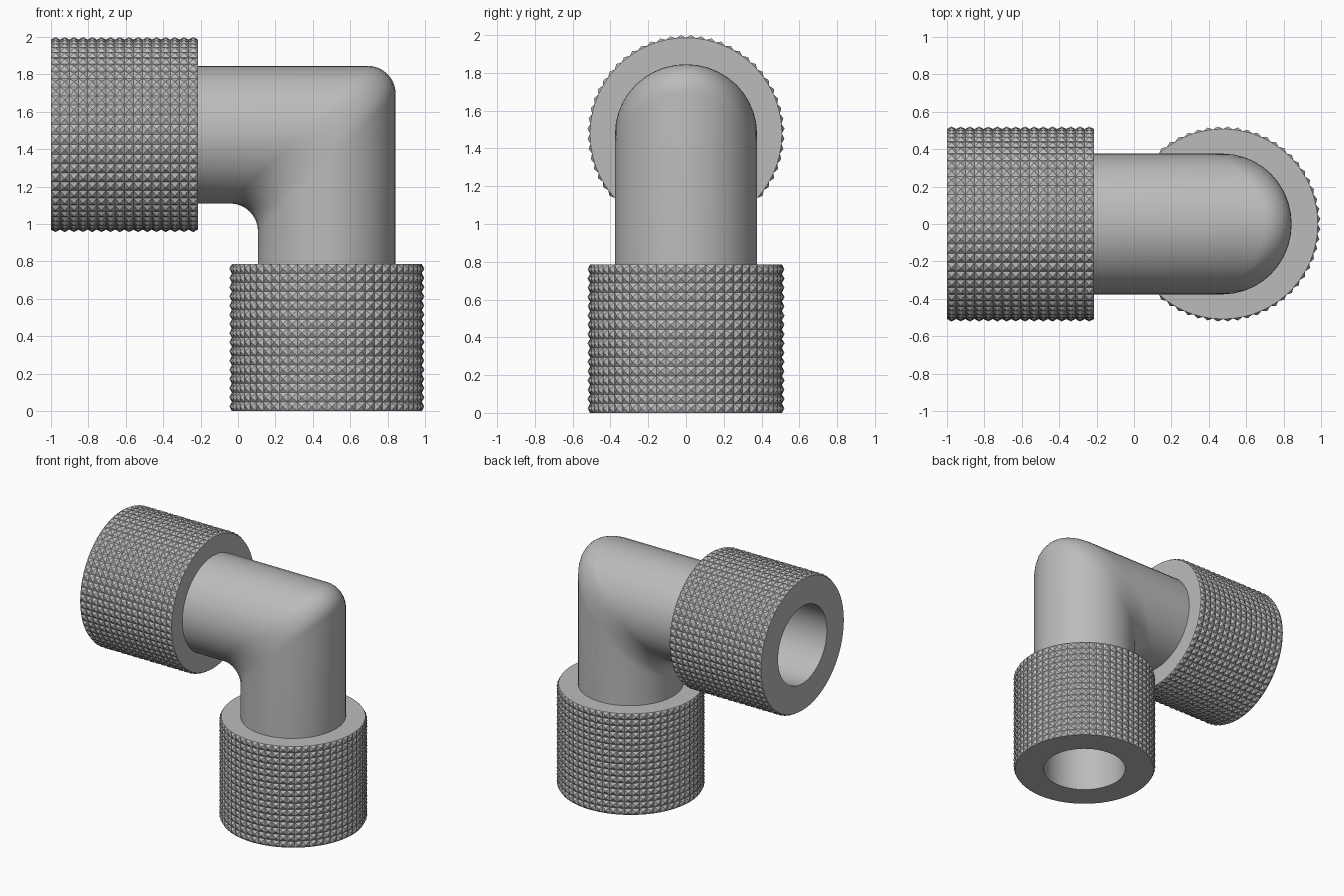
import bpy
import bmesh
from math import cos, sin, pi, tau
from mathutils import Matrix, Vector

cube = bpy.data.objects.get("Cube")
if cube:
    bpy.data.objects.remove(cube, do_unlink=True)

AXIS_X, AXIS_Z = 0.475, 1.478      # axes of the two legs
BORE = 0.30
COLLAR_LEN = 0.785
ROOT, TIP = 0.508, 0.522           # knurl valley and peak radii
AROUND, ROWS = 60, 16

grey = bpy.data.materials.new("grey plastic")
grey.use_nodes = True
grey.diffuse_color = (0.5, 0.5, 0.5, 1)
grey.node_tree.nodes["Principled BSDF"].inputs["Base Color"].default_value = (0.5, 0.5, 0.5, 1)


def finish(bm, name):
    bmesh.ops.recalc_face_normals(bm, faces=bm.faces)
    mesh = bpy.data.meshes.new(name)
    bm.to_mesh(mesh)
    bm.free()
    mesh.materials.append(grey)
    obj = bpy.data.objects.new(name, mesh)
    bpy.context.collection.objects.link(obj)
    return obj


def bridge(bm, a, b):
    n = len(a)
    return [bm.faces.new((a[i], a[(i + 1) % n], b[(i + 1) % n], b[i])) for i in range(n)]


# Elbow: every lengthwise line turns the corner with the same fillet radius
def elbow_wall(bm, r_bend, r_side, fillet=0.15, sides=40, steps=8):
    rings = []
    for k in range(-1, steps + 2):
        ring = []
        for i in range(sides):
            t = tau * i / sides
            c, y = r_bend * cos(t), r_side * sin(t)
            a = pi / 2 * (1 - min(max(k, 0), steps) / steps)
            x = AXIS_X + c - fillet + fillet * cos(a)
            z = AXIS_Z + c - fillet + fillet * sin(a)
            if k < 0:
                x = -1 + COLLAR_LEN
            elif k > steps:
                z = COLLAR_LEN
            ring.append(bm.verts.new((x, y, z)))
        rings.append(ring)
    for a, b in zip(rings, rings[1:]):
        bridge(bm, a, b)
    return rings[0], rings[-1]


bm = bmesh.new()
outer = elbow_wall(bm, 0.368, 0.376)
inner = elbow_wall(bm, BORE, BORE)
for a, b in zip(outer, inner):
    bridge(bm, a, b)
elbow = finish(bm, "elbow_pipe")


# Collar: ring with a skin of small pyramids, standing on its open end
def collar(name, matrix):
    bm = bmesh.new()

    def ring(r, z):
        return [bm.verts.new((r * cos(tau * i / AROUND), r * sin(tau * i / AROUND), z))
                for i in range(AROUND)]

    skin = [ring(ROOT, COLLAR_LEN * k / ROWS) for k in range(ROWS + 1)]
    bore = [ring(BORE, 0), ring(BORE, COLLAR_LEN)]
    bridge(bm, *bore)
    bridge(bm, skin[0], bore[0])
    bridge(bm, skin[-1], bore[1])
    cells = [f for a, b in zip(skin, skin[1:]) for f in bridge(bm, a, b)]
    for v in bmesh.ops.poke(bm, faces=cells)["verts"]:
        flat = Vector((v.co.x, v.co.y, 0)).normalized() * TIP
        v.co = (flat.x, flat.y, v.co.z)
    # smooth bore, faceted knurl
    for f in bm.faces:
        f.smooth = all(abs(v.co.xy.length - BORE) < 0.001 for v in f.verts)
    bm.transform(matrix)
    return finish(bm, name)


collar("lower_collar", Matrix.Translation((AXIS_X, 0, 0)))
collar("side_collar", Matrix.Translation((-1, 0, AXIS_Z)) @ Matrix.Rotation(pi / 2, 4, "Y"))

# Smooth pipe with crisp ends
bpy.ops.object.select_all(action="DESELECT")
elbow.select_set(True)
bpy.context.view_layer.objects.active = elbow
bpy.ops.object.shade_smooth_by_angle(angle=pi / 6)
